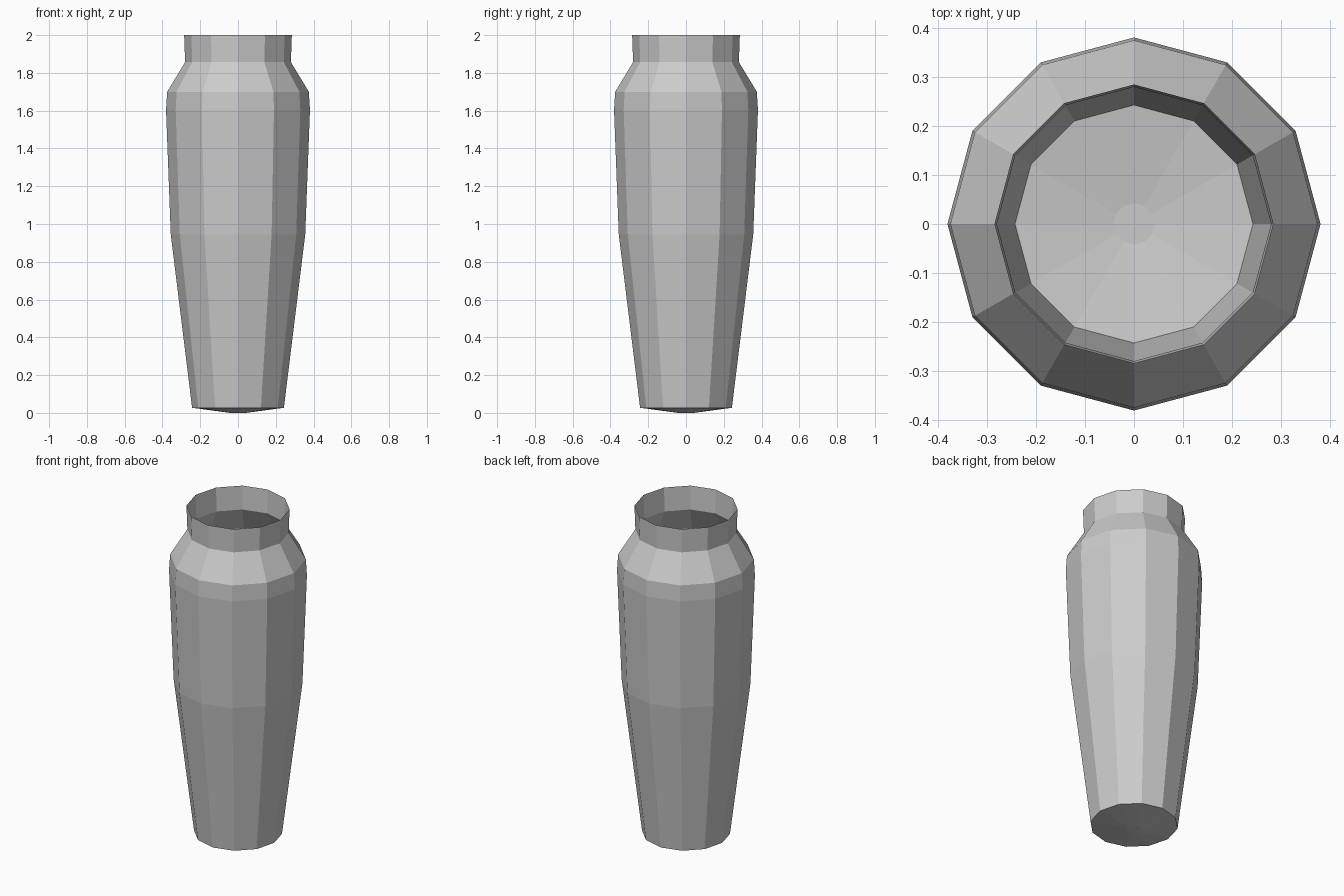
import bpy, bmesh
from math import cos, sin, tau

if "Cube" in bpy.data.objects:
    bpy.data.objects.remove(bpy.data.objects["Cube"])

SIDES = 12
# Open single-walled profile (radius, height), from the foot to the rim
PROFILE = [(0.042, 0.0), (0.243, 0.027), (0.356, 0.945), (0.381, 1.605),
           (0.375, 1.70), (0.28, 1.857), (0.285, 2.0)]

bm = bmesh.new()
rings = [[bm.verts.new((r * cos(tau * i / SIDES), r * sin(tau * i / SIDES), z))
          for i in range(SIDES)] for r, z in PROFILE]

# Small flat base disc
bm.faces.new(rings[0][::-1])

# Walls, shoulder and neck
for low, high in zip(rings, rings[1:]):
    for i in range(SIDES):
        j = (i + 1) % SIDES
        bm.faces.new((low[i], low[j], high[j], high[i]))

mesh = bpy.data.meshes.new("vase")
bm.to_mesh(mesh)
bm.free()
bpy.context.collection.objects.link(bpy.data.objects.new("vase", mesh))
